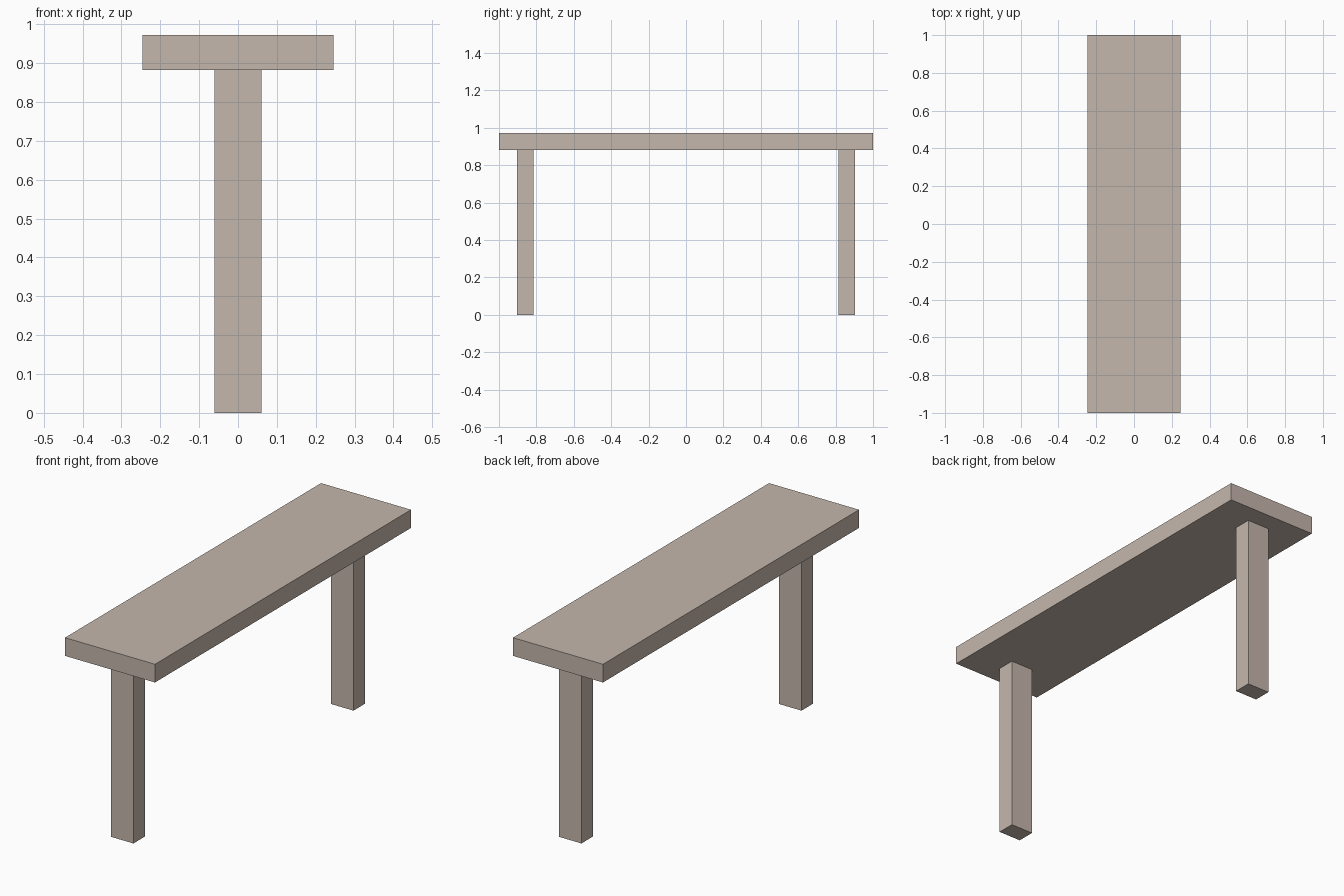
import bpy

if "Cube" in bpy.data.objects:
    bpy.data.objects.remove(bpy.data.objects["Cube"])

# Single pale wood colour
wood = bpy.data.materials.new("pale wood")
wood.diffuse_color = (0.558, 0.474, 0.413, 1.0)
wood.use_nodes = True
wood.node_tree.nodes["Principled BSDF"].inputs["Base Color"].default_value = wood.diffuse_color


def box(name, lo, hi):
    """Axis-aligned box between two corners."""
    bpy.ops.mesh.primitive_cube_add(size=1)
    ob = bpy.context.object
    ob.name = name
    for v in ob.data.vertices:
        v.co = [lo[i] + (v.co[i] + 0.5) * (hi[i] - lo[i]) for i in range(3)]
    ob.data.materials.append(wood)
    return ob


# Seat plank
box("seat", (-0.246, -1.0, 0.882), (0.246, 1.0, 0.972))

# One post under each end
box("front_leg", (-0.061, -0.904, 0.0), (0.061, -0.815, 0.882))
box("back_leg", (-0.061, 0.815, 0.0), (0.061, 0.904, 0.882))
